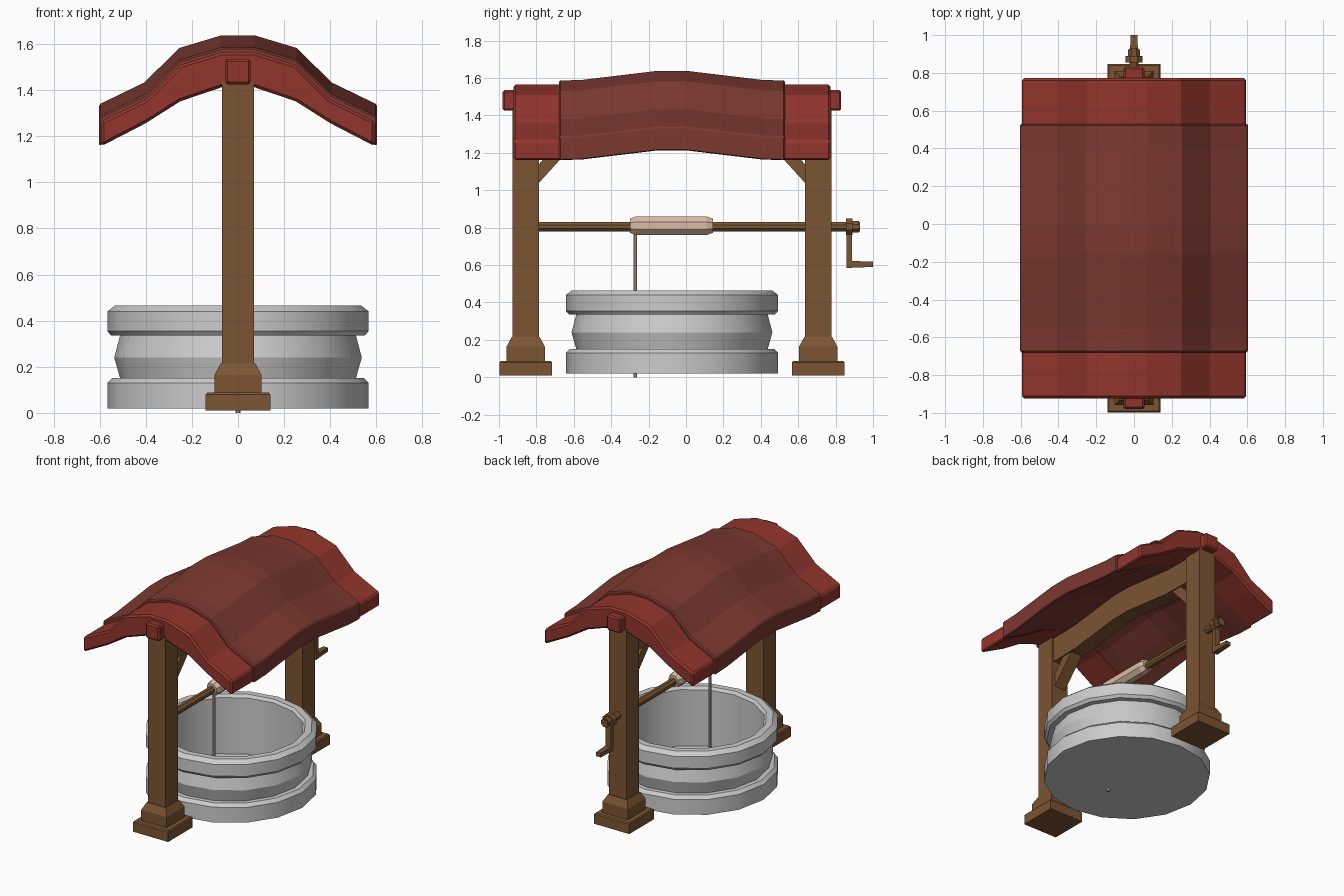
import bpy, bmesh, math
from mathutils import Vector

if "Cube" in bpy.data.objects:
    bpy.data.objects.remove(bpy.data.objects["Cube"])

CY = -0.075  # centre of the well and roof along y


def material(name, rgb):
    m = bpy.data.materials.new(name)
    m.diffuse_color = (*rgb, 1)
    m.use_nodes = True
    m.node_tree.nodes["Principled BSDF"].inputs["Base Color"].default_value = m.diffuse_color
    return m


WOOD = material("wood", (0.20, 0.09, 0.032))
ROOF = material("roof_red", (0.20, 0.040, 0.030))
TRIM = material("trim_red", (0.29, 0.036, 0.026))
ROPE = material("rope_tan", (0.70, 0.50, 0.38))


def loft(name, rings, mat=None, smooth=False, cap=True, bevel=0):
    """Skin a list of equal-length point rings and cap both ends."""
    bm = bmesh.new()
    vs = [[bm.verts.new(p) for p in ring] for ring in rings]
    n = len(rings[0])
    for a, b in zip(vs, vs[1:]):
        for i in range(n):
            j = (i + 1) % n
            bm.faces.new((a[i], a[j], b[j], b[i]))
    if cap:
        bm.faces.new(vs[0])
        bm.faces.new(vs[-1])
    bmesh.ops.recalc_face_normals(bm, faces=bm.faces)
    me = bpy.data.meshes.new(name)
    bm.to_mesh(me)
    bm.free()
    ob = bpy.data.objects.new(name, me)
    bpy.context.collection.objects.link(ob)
    if mat:
        me.materials.append(mat)
    if bevel:
        mod = ob.modifiers.new("bevel", "BEVEL")
        mod.width, mod.segments = bevel, 1
        mod.limit_method, mod.angle_limit = "ANGLE", math.radians(50)
    if smooth:
        bpy.ops.object.select_all(action="DESELECT")
        ob.select_set(True)
        bpy.context.view_layer.objects.active = ob
        bpy.ops.object.shade_smooth_by_angle(angle=math.radians(30))
    return ob


def square(y, z, h):
    return [(-h, y - h, z), (h, y - h, z), (h, y + h, z), (-h, y + h, z)]


def box(name, x, y, z, mat, bevel=0):
    rings = [[(x[0], y[0], k), (x[1], y[0], k), (x[1], y[1], k), (x[0], y[1], k)] for k in z]
    return loft(name, rings, mat, bevel=bevel)


def circle_z(r, z, n, y=CY):
    return [(r * math.cos(2 * math.pi * i / n), y + r * math.sin(2 * math.pi * i / n), z)
            for i in range(n)]


def circle_y(r, y, n, z=0.805):
    return [(r * math.cos(2 * math.pi * (i + .5) / n), y, z + r * math.sin(2 * math.pi * (i + .5) / n))
            for i in range(n)]


# stone well wall: outer moulding, rim, then down the inside
profile = [(0.567, 0.02), (0.567, 0.13), (0.545, 0.152), (0.512, 0.152), (0.537, 0.24),
           (0.512, 0.335), (0.55, 0.335), (0.567, 0.355), (0.567, 0.44), (0.535, 0.465),
           (0.49, 0.465), (0.475, 0.445), (0.475, 0.04)]
loft("stone_well", [circle_z(r, z, 16) for r, z in profile], smooth=True)

# posts with stepped feet, ridge caps and diagonal braces, front and back
for side, label in ((-1, "front"), (1, "back")):
    y = CY + side * 0.782
    loft(label + "_foot", [square(y, z, h) for h, z in
         ((0.14, 0.01), (0.14, 0.08), (0.133, 0.088), (0.102, 0.088), (0.102, 0.165), (0.075, 0.215))], WOOD)
    loft(label + "_post", [square(y, 0.1, 0.07), square(y, 1.44, 0.07)], WOOD)
    cap_y = sorted((CY + side * 0.80, CY + side * 0.905))
    box(label + "_ridge_cap", (-0.055, 0.055), cap_y, (1.425, 1.535), TRIM, 0.01)
    brace = [(0.72, 1.03), (0.72, 1.13), (0.60, 1.26), (0.51, 1.26)]
    loft(label + "_brace", [[(x, CY + side * d, z) for d, z in brace] for x in (-0.045, 0.045)], WOOD)

# bowed ridge beam between the posts
BOW = [(-0.605, 0), (-0.48, 0.004), (-0.08, 0.052), (0.08, 0.052), (0.48, 0.004), (0.605, 0)]
stations = [(-0.73, 0)] + BOW[1:-1] + [(0.73, 0)]
loft("ridge_beam", [[(-0.055, CY + d, 1.23 + b), (0.055, CY + d, 1.23 + b),
                     (0.055, CY + d, 1.44 + b), (-0.055, CY + d, 1.44 + b)]
                    for d, b in stations], WOOD)

# curved roof cross-section, mirrored about x = 0
LOWER = [(0.07, 1.413), (0.25, 1.352), (0.40, 1.257), (0.593, 1.157)]
UPPER = [(0.593, 1.265), (0.40, 1.36), (0.25, 1.51), (0.07, 1.565)]


def roof_section(y, lift=0.0, wide=1.0, raise_top=0.0):
    half = LOWER + [(x, z + raise_top) for x, z in UPPER]
    pts = half + [(-x, z) for x, z in reversed(half)]
    return [(x * wide, y, z + lift) for x, z in pts]


loft("main_roof", [roof_section(CY + d, b, 1.018, 0.021) for d, b in BOW], ROOF, bevel=0.008)
for side, label in ((-1, "front"), (1, "back")):
    loft(label + "_roof_trim", [roof_section(CY + side * d) for d in (0.58, 0.848)], TRIM, bevel=0.012)

# winding axle, rope drum and hanging rope
loft("axle", [circle_y(0.027, y, 8) for y in (-0.80, 0.93)], WOOD, True)
loft("rope_drum", [circle_y(r, y, 8, 0.81) for r, y in
     ((0.04, -0.30), (0.054, -0.27), (0.054, 0.11), (0.04, 0.145))], ROPE)
loft("rope", [circle_z(0.01, z, 8, -0.272) for z in (0, 0.78)], ROPE, True)

# crank: hub, arm and handle
loft("crank_hub", [circle_y(0.048, y, 8) for y in (0.855, 0.89)], WOOD)
loft("crank_end", [circle_y(0.034, y, 8) for y in (0.89, 0.925)], WOOD)
box("crank_arm", (-0.022, 0.022), (0.857, 0.888), (0.585, 0.80), WOOD)
loft("crank_handle", [[(-h, y, 0.604 - h * .8), (h, y, 0.604 - h * .8), (h, y, 0.604 + h * .8), (-h, y, 0.604 + h * .8)]
                      for h, y in ((0.023, 0.86), (0.018, 1.0))], WOOD)
